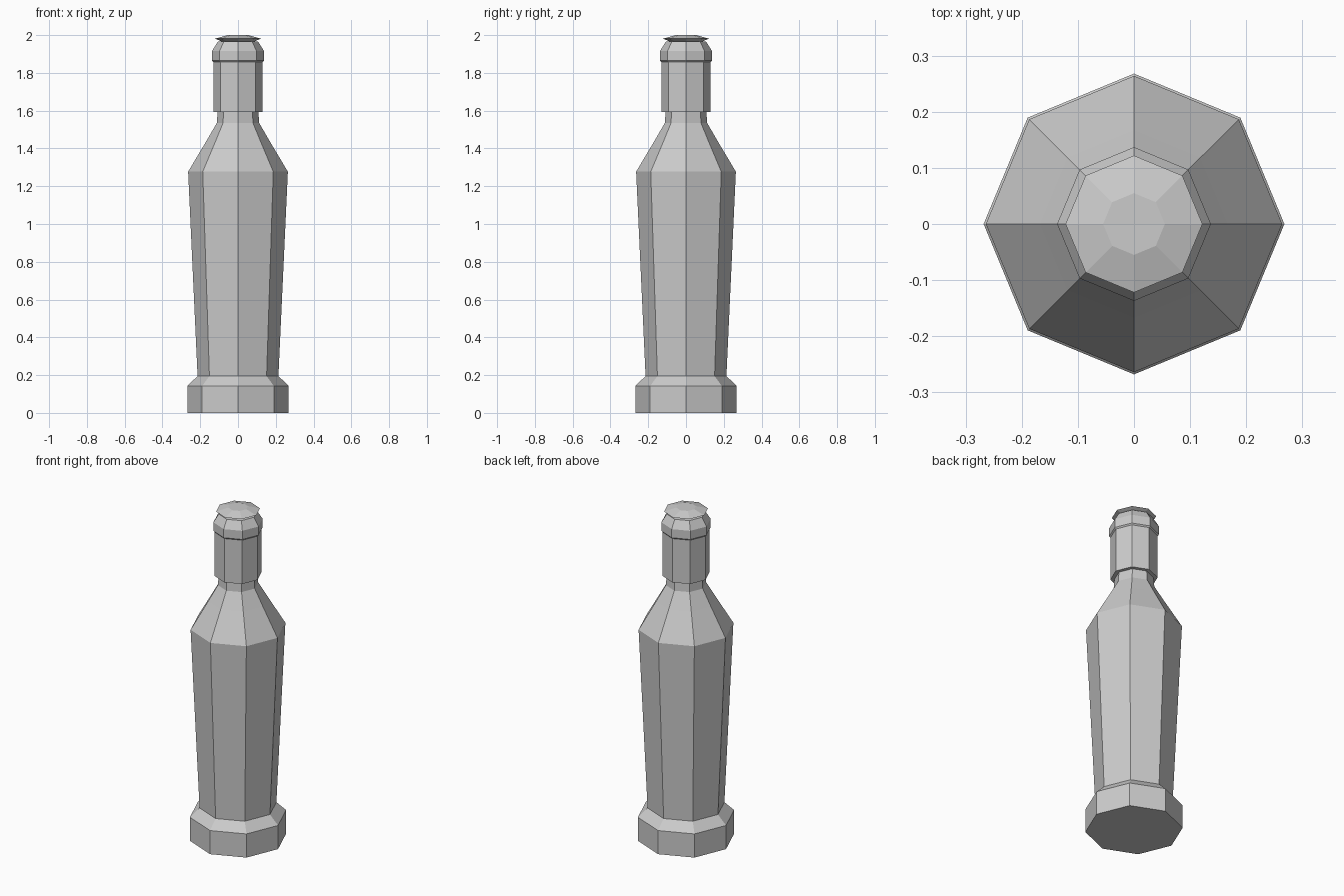
import bpy, bmesh
from math import cos, sin, pi

if "Cube" in bpy.data.objects:
    bpy.data.objects.remove(bpy.data.objects["Cube"])

SIDES = 8


def lathe(name, profile):
    """Closed faceted solid from (radius, height) rings, bottom to top."""
    bm = bmesh.new()
    rings = [[bm.verts.new((r * cos(2 * pi * i / SIDES), r * sin(2 * pi * i / SIDES), z))
              for i in range(SIDES)] for r, z in profile]
    for low, high in zip(rings, rings[1:]):
        for i in range(SIDES):
            j = (i + 1) % SIDES
            bm.faces.new((low[i], low[j], high[j], high[i]))
    bm.faces.new(rings[0][::-1])
    bm.faces.new(rings[-1])
    mesh = bpy.data.meshes.new(name)
    bm.to_mesh(mesh)
    bm.free()
    obj = bpy.data.objects.new(name, mesh)
    bpy.context.collection.objects.link(obj)
    return obj


# Foot, tapering body, shoulder and neck
lathe("bottle_body", [
    (0.268, 0), (0.268, 0.143), (0.214, 0.195), (0.264, 1.277),
    (0.167, 1.44), (0.112, 1.535), (0.108, 1.592)])

# Sleeve around the neck with a rounded lip
lathe("neck_sleeve", [
    (0.13, 1.592), (0.13, 1.857), (0.137, 1.865),
    (0.137, 1.917), (0.107, 1.965)])

# Thin flared stopper with a shallow domed top
lathe("stopper", [
    (0.08, 1.955), (0.085, 1.966), (0.122, 1.981), (0.055, 2.0)])
